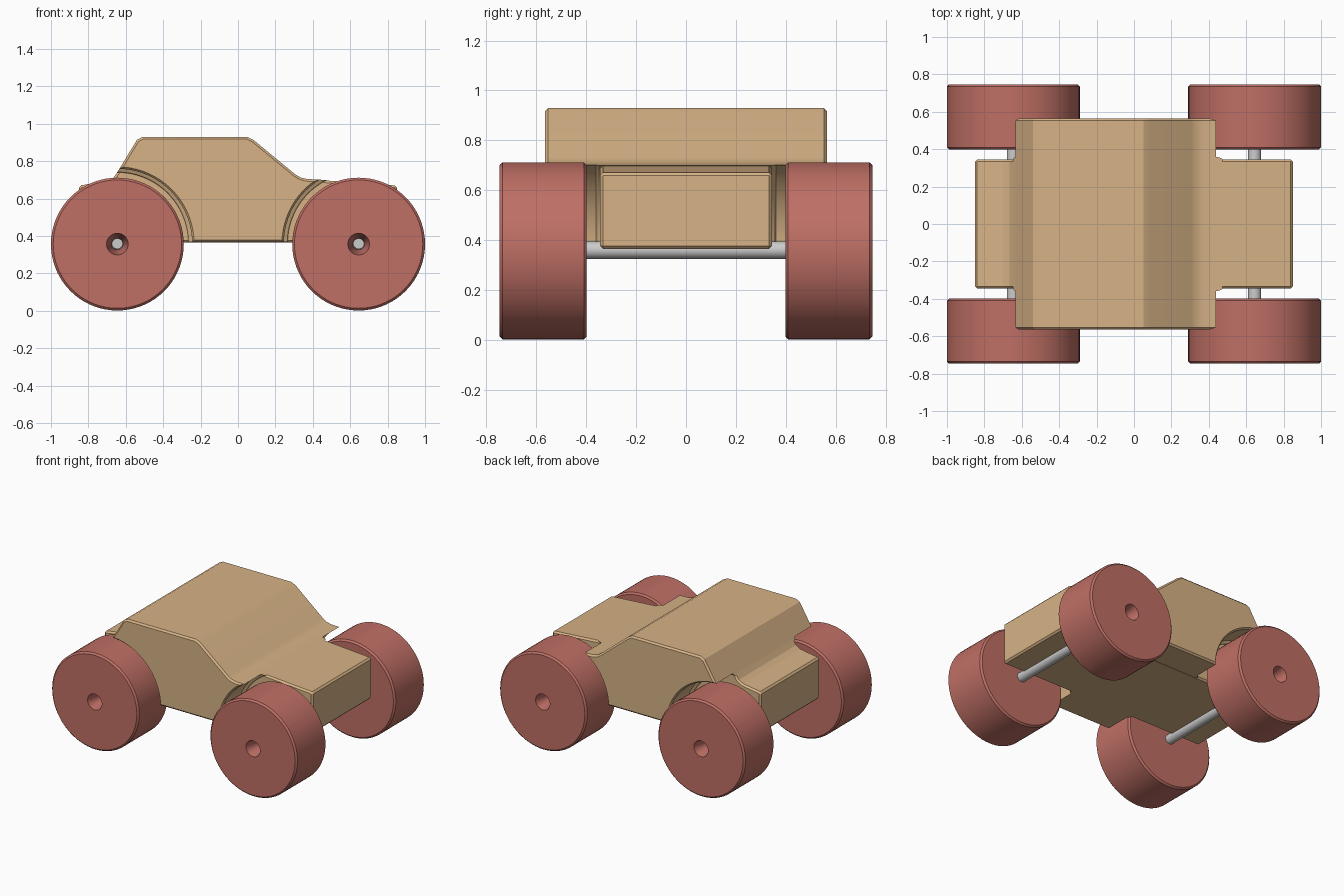
import bpy, bmesh
from math import radians, tau
from mathutils import Matrix

if "Cube" in bpy.data.objects:
    bpy.data.objects.remove(bpy.data.objects["Cube"])


def material(name, color):
    m = bpy.data.materials.new(name)
    m.diffuse_color = (*color, 1)
    m.use_nodes = True
    m.node_tree.nodes["Principled BSDF"].inputs["Base Color"].default_value = m.diffuse_color
    return m


WOOD = material("pale_wood", (0.68, 0.45, 0.24))
RED = material("red_wood", (0.52, 0.16, 0.13))


def finish(bm, name, mat=None):
    bmesh.ops.recalc_face_normals(bm, faces=bm.faces)
    me = bpy.data.meshes.new(name)
    bm.to_mesh(me)
    bm.free()
    ob = bpy.data.objects.new(name, me)
    bpy.context.collection.objects.link(ob)
    if mat:
        me.materials.append(mat)
    return ob


def activate(ob):
    bpy.ops.object.select_all(action='DESELECT')
    ob.select_set(True)
    bpy.context.view_layer.objects.active = ob


def smooth(ob):
    activate(ob)
    bpy.ops.object.shade_smooth_by_angle(angle=radians(20))


def lathe(name, profile, loc, closed=False, mat=None, steps=72):
    """Spin (radius, y) points around an axis parallel to y."""
    bm = bmesh.new()
    vs = [bm.verts.new((r, y, 0)) for r, y in profile]
    es = [bm.edges.new(p) for p in zip(vs, vs[1:])]
    if closed:
        es.append(bm.edges.new((vs[-1], vs[0])))
    bmesh.ops.spin(bm, geom=vs + es, cent=(0, 0, 0), axis=(0, 1, 0),
                   angle=tau, steps=steps, use_merge=True)
    bmesh.ops.remove_doubles(bm, verts=bm.verts, dist=1e-5)
    bmesh.ops.transform(bm, matrix=Matrix.Translation(loc), verts=bm.verts)
    return finish(bm, name, mat)


def slab(name, profile, half, dz=0.0):
    """Extrude an (x, z) outline across y and chamfer its sharp edges."""
    bm = bmesh.new()
    f = bm.faces.new([bm.verts.new((x, -half, z + dz)) for x, z in profile])
    ext = bmesh.ops.extrude_face_region(bm, geom=[f])["geom"]
    bmesh.ops.translate(bm, vec=(0, 2 * half, 0),
                        verts=[v for v in ext if isinstance(v, bmesh.types.BMVert)])
    bmesh.ops.recalc_face_normals(bm, faces=bm.faces)
    sharp = [e for e in bm.edges if e.calc_face_angle(0) > radians(60)]
    bmesh.ops.bevel(bm, geom=sharp, offset=0.012, segments=1,
                    affect='EDGES', clamp_overlap=True)
    return finish(bm, name, WOOD)


def boolean(ob, other, op):
    mod = ob.modifiers.new(op.lower(), 'BOOLEAN')
    mod.operation, mod.solver, mod.object = op, 'EXACT', other
    activate(ob)
    bpy.ops.object.modifier_apply(modifier=mod.name)
    bpy.data.objects.remove(other)


AX, AZ = 0.645, 0.36

# Body side outline
outline = [(-.85, .367), (.85, .367), (.85, .672), (.43, .702), (.37, .705),
           (.335, .713), (.305, .731), (.085, .912), (.05, .93),
           (-.51, .93), (-.54, .915), (-.64, .75), (-.665, .715),
           (-.70, .695), (-.85, .672)]

# Wide cabin with wheel arches, joined to the narrow core
body = slab("car_body", outline, 0.565)
half_arch = [(.38, .345), (.385, .353), (.40, .36), (.40, .553), (.44, .60), (0, .60)]
arch = [(r, -y) for r, y in reversed(half_arch)] + half_arch
for sx in (-1, 1):
    boolean(body, lathe("arch_cutter", arch, (sx * AX, 0, AZ)), 'DIFFERENCE')
boolean(body, slab("core", outline, 0.345, -0.002), 'UNION')
smooth(body)

# Wheels with tapered hub holes, and axles
wheel = [(.03, .398), (.343, .398), (.355, .41), (.355, .735), (.343, .747),
         (.058, .747), (.03, .63)]
axle = [(0, -.61), (.029, -.61), (.029, -.41), (.035, -.40),
        (.035, .40), (.029, .41), (.029, .61), (0, .61)]
for sx, end in ((-1, "rear"), (1, "front")):
    smooth(lathe(end + "_axle", axle, (sx * AX, 0, AZ), steps=32))
    for sy, side in ((-1, "right"), (1, "left")):
        smooth(lathe(f"{end}_{side}_wheel", [(r, sy * y) for r, y in wheel],
                     (sx * AX, 0, AZ - 0.003), closed=True, mat=RED))
